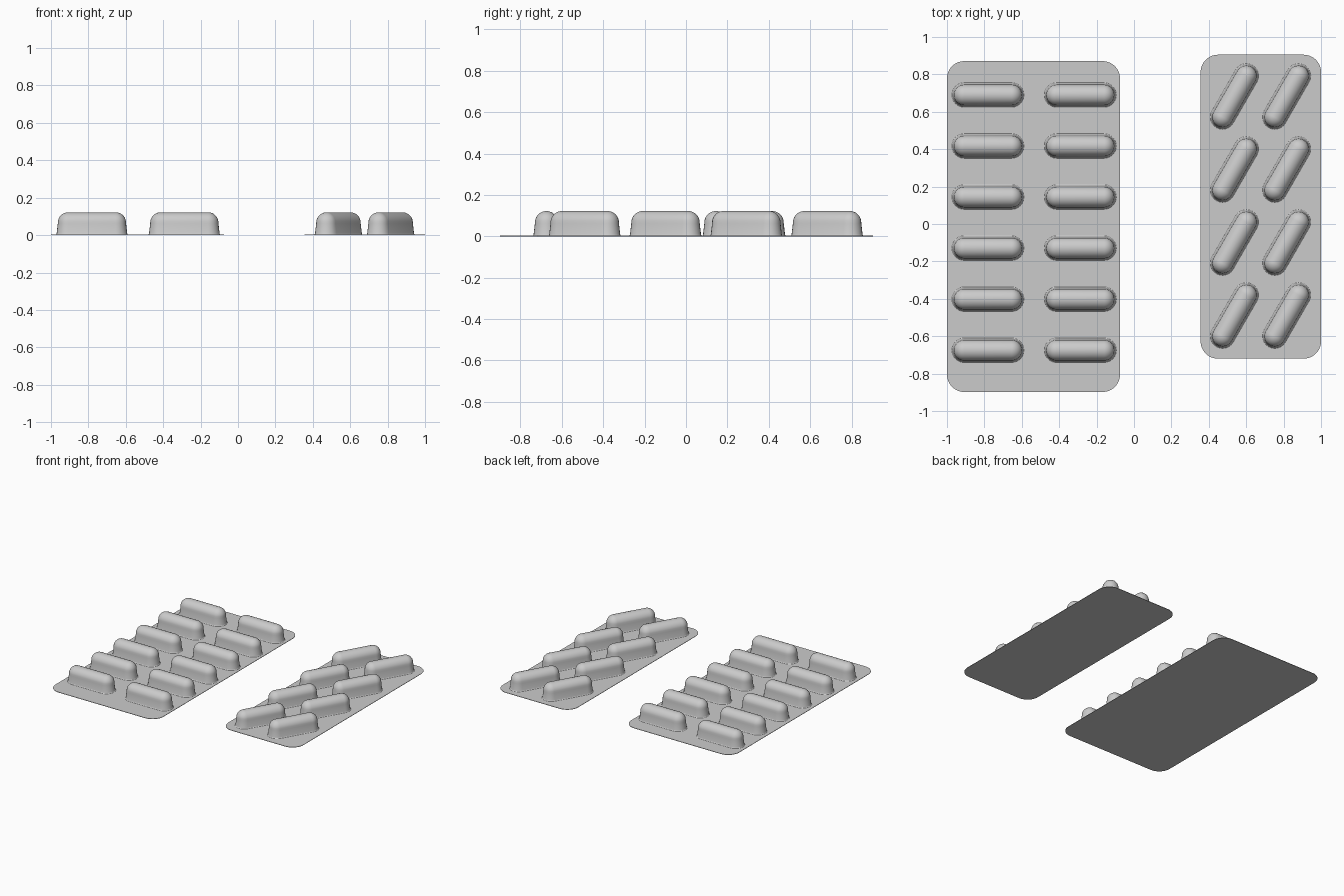
import bpy, bmesh, math

if "Cube" in bpy.data.objects:
    bpy.data.objects.remove(bpy.data.objects["Cube"])

SHEET = 0.003      # sheet thickness
HALF = 0.127       # half length of a blister's straight part
ARC = 12           # segments per rounded end


def finish(bm, name):
    bmesh.ops.recalc_face_normals(bm, faces=bm.faces)
    mesh = bpy.data.meshes.new(name)
    bm.to_mesh(mesh)
    bm.free()
    return mesh


def place(name, mesh, loc=(0, 0, 0), turn=0):
    ob = bpy.data.objects.new(name, mesh)
    ob.location = loc
    ob.rotation_euler.z = turn
    bpy.context.collection.objects.link(ob)
    return ob


def card(name, x0, x1, y0, y1, r=0.093):
    # thin sheet with rounded corners
    bm = bmesh.new()
    pts = []
    corners = [(x1 - r, y1 - r), (x0 + r, y1 - r), (x0 + r, y0 + r), (x1 - r, y0 + r)]
    for k, (cx, cy) in enumerate(corners):
        for i in range(11):
            a = math.pi / 2 * (k + i / 10)
            pts.append(bm.verts.new((cx + r * math.cos(a), cy + r * math.sin(a), 0)))
    face = bm.faces.new(pts)
    ext = bmesh.ops.extrude_face_region(bm, geom=[face])
    for v in ext["geom"]:
        if isinstance(v, bmesh.types.BMVert):
            v.co.z = SHEET
    return place(name, finish(bm, name))


def blister_mesh():
    # stadium outlines stacked along a flared, tapered, domed profile
    prof = [(0.0665, SHEET), (0.063, 0.005), (0.0615, 0.010), (0.0555, 0.062)]
    prof += [(0.0555 * math.cos(t), 0.066 + 0.056 * math.sin(t))
             for t in (math.pi / 2 * i / 9 for i in range(1, 10))]
    bm = bmesh.new()
    rings = []
    for r, z in prof:
        ring = []
        for end in (0, 1):
            cx = HALF if end == 0 else -HALF
            for i in range(ARC + 1):
                a = -math.pi / 2 + math.pi * (end + i / ARC)
                ring.append(bm.verts.new((cx + r * math.cos(a), r * math.sin(a), z)))
        rings.append(ring)
    n = len(rings[0])
    for a, b in zip(rings, rings[1:]):
        for i in range(n):
            j = (i + 1) % n
            bm.faces.new((a[i], a[j], b[j], b[i]))
    bmesh.ops.remove_doubles(bm, verts=bm.verts, dist=1e-5)
    # consistent outward normals on the open shell
    mesh = finish(bm, "blister")
    if sum(p.normal.z * p.area for p in mesh.polygons) < 0:
        mesh.flip_normals()
    mesh.shade_smooth()
    return mesh


# sheets
card("wide_pack_sheet", -1.0, -0.075, -0.898, 0.871)
card("narrow_pack_sheet", 0.356, 1.0, -0.72, 0.905)

# blisters: straight rows on the wide pack, slanted on the narrow pack
blister = blister_mesh()
for x in (-0.781, -0.287):
    for row in range(6):
        place("wide_pack_blister", blister, (x, 0.69 - 0.273 * row, 0))
for x in (0.537, 0.816):
    for row in range(4):
        place("narrow_pack_blister", blister, (x, 0.682 - 0.3905 * row, 0), math.radians(60))
